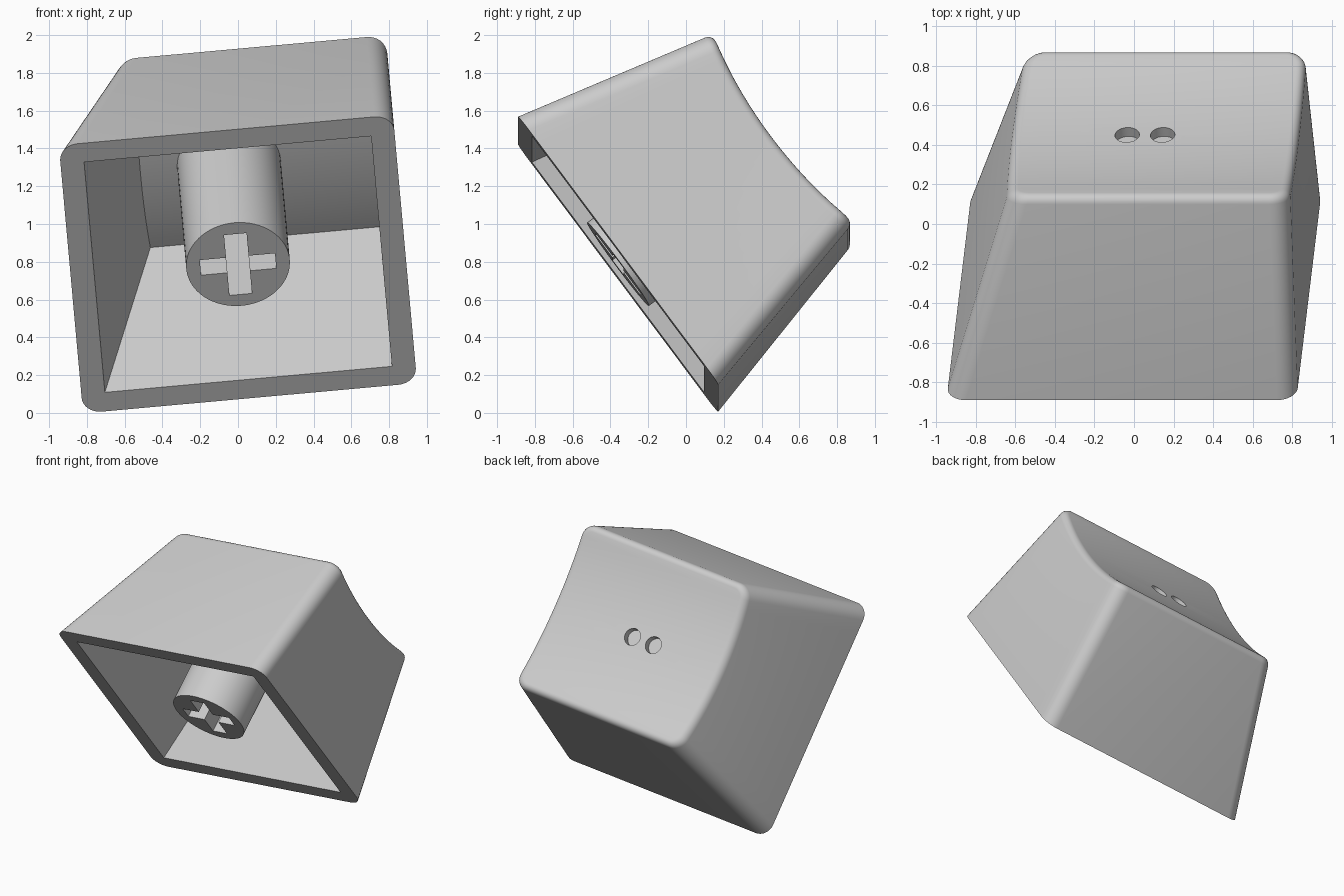
import bpy, bmesh, math
from mathutils import Matrix, Vector

if "Cube" in bpy.data.objects:
    bpy.data.objects.remove(bpy.data.objects["Cube"], do_unlink=True)

grey = bpy.data.materials.new("matte_grey")
grey.use_nodes = True
COLOUR = (0.6, 0.6, 0.6, 1)
grey.diffuse_color = COLOUR
grey.node_tree.nodes["Principled BSDF"].inputs["Base Color"].default_value = COLOUR

# Tilted frame of the cap: x across, y along the open rim, z from rim to dish
x_axis = Vector((0.996, 0, 0.09)).normalized()
z_axis = Vector((-0.054, 0.802, 0.595)).normalized()
y_axis = z_axis.cross(x_axis).normalized()
TILT = Matrix((x_axis, y_axis, z_axis)).transposed().to_4x4()
TILT.translation = (0, -0.36, 0.787)

BASE, TOP_Y = 0.888, 0.625       # half width of rim, half depth of dish
SLOPE_LEFT, SLOPE_Y = 0.33, 0.243
ARC, SPAN = 8, 16                # steps per corner and per side


def make_object(name, bm):
    bmesh.ops.recalc_face_normals(bm, faces=bm.faces)
    mesh = bpy.data.meshes.new(name)
    bm.to_mesh(mesh)
    bm.free()
    mesh.materials.append(grey)
    obj = bpy.data.objects.new(name, mesh)
    bpy.context.collection.objects.link(obj)
    obj.matrix_world = TILT
    return obj


def dish(y):
    return 1.01 + 0.08 * (y / TOP_Y) ** 2


def ring(inset, drop, radius):
    """Rounded outline of the shell; drop None lies on the rim plane."""
    half = (TOP_Y if drop is not None else BASE) - inset
    side = []                    # (distance in from the flank, y)
    for i in range(ARC + 1):
        a = math.pi / 2 * i / ARC
        side.append((radius * (1 - math.sin(a)), -half + radius * (1 - math.cos(a))))
    straight = half - radius
    side += [(0, -straight + 2 * straight * i / SPAN) for i in range(1, SPAN)]
    side += [(d, -y) for d, y in reversed(side[:ARC + 1])]
    right, left = [], []
    for d, y in side:
        z = 0 if drop is None else dish(y) - drop
        if drop is not None:     # keep the sloped walls flat
            y *= (BASE - SLOPE_Y * z - inset) / half
        right.append((BASE - inset - d, y, z))
        left.append((-BASE + SLOPE_LEFT * z + inset + d, y, z))
    return right + left[::-1]


def box(bm, size, centre):
    m = Matrix.Translation(centre) @ Matrix.Diagonal((*size, 1))
    bmesh.ops.create_cube(bm, size=1, matrix=m)


def cylinder(bm, radius, bottom, top, x=0):
    bmesh.ops.create_cone(bm, cap_ends=True, segments=64, radius1=radius, radius2=radius,
                          depth=top - bottom,
                          matrix=Matrix.Translation((x, 0, (top + bottom) / 2)))


def cut(obj, cutter):
    mod = obj.modifiers.new("cut", 'BOOLEAN')
    mod.operation, mod.solver, mod.object = 'DIFFERENCE', 'EXACT', cutter
    bpy.context.view_layer.update()
    bpy.context.view_layer.objects.active = obj
    bpy.ops.object.modifier_apply(modifier=mod.name)
    bpy.data.objects.remove(cutter, do_unlink=True)


# Hollow cap: one loft from the ceiling, over the rim, up to the dish
WALL, FILLET, STEPS = 0.125, 0.045, 5
rings = [ring(WALL, WALL, 0), ring(WALL, None, 0), ring(0, None, 0.1)]
for i in range(STEPS + 1):
    a = math.pi / 2 * i / STEPS
    inset = FILLET * (1 - math.cos(a))
    rings.append(ring(inset, FILLET * (1 - math.sin(a)), 0.1 - inset))
bm = bmesh.new()
loops = [[bm.verts.new(p) for p in r] for r in rings]
n = len(loops[0])
for lower, upper in zip(loops, loops[1:]):
    for i in range(n):
        j = (i + 1) % n
        bm.faces.new((lower[i], lower[j], upper[j], upper[i]))
for loop in (loops[0], loops[-1]):
    for i in range(n // 2 - 1):
        bm.faces.new((loop[i], loop[i + 1], loop[n - 2 - i], loop[n - 1 - i]))
bmesh.ops.remove_doubles(bm, verts=bm.verts, dist=0.0001)
bmesh.ops.dissolve_degenerate(bm, edges=bm.edges, dist=0.0001)
cap = make_object("cap_shell", bm)

# Two shallow round holes in the dish
bm = bmesh.new()
for x in (0.02, 0.2):
    cylinder(bm, 0.062, 0.955, 1.2, x)
cut(cap, make_object("hole_cutter", bm))

# Round stem with a cross-shaped socket
bm = bmesh.new()
cylinder(bm, 0.275, 0, 0.93)
stem = make_object("stem", bm)
for size in ((0.12, 0.4, 1.2), (0.4, 0.1, 1.2)):
    bm = bmesh.new()
    box(bm, size, (0, 0, 0))
    cut(stem, make_object("cross_cutter", bm))

# Smooth shading with crisp edges
bpy.ops.object.select_all(action='DESELECT')
for obj in (cap, stem):
    obj.select_set(True)
bpy.context.view_layer.objects.active = cap
bpy.ops.object.shade_smooth_by_angle(angle=math.radians(30))
